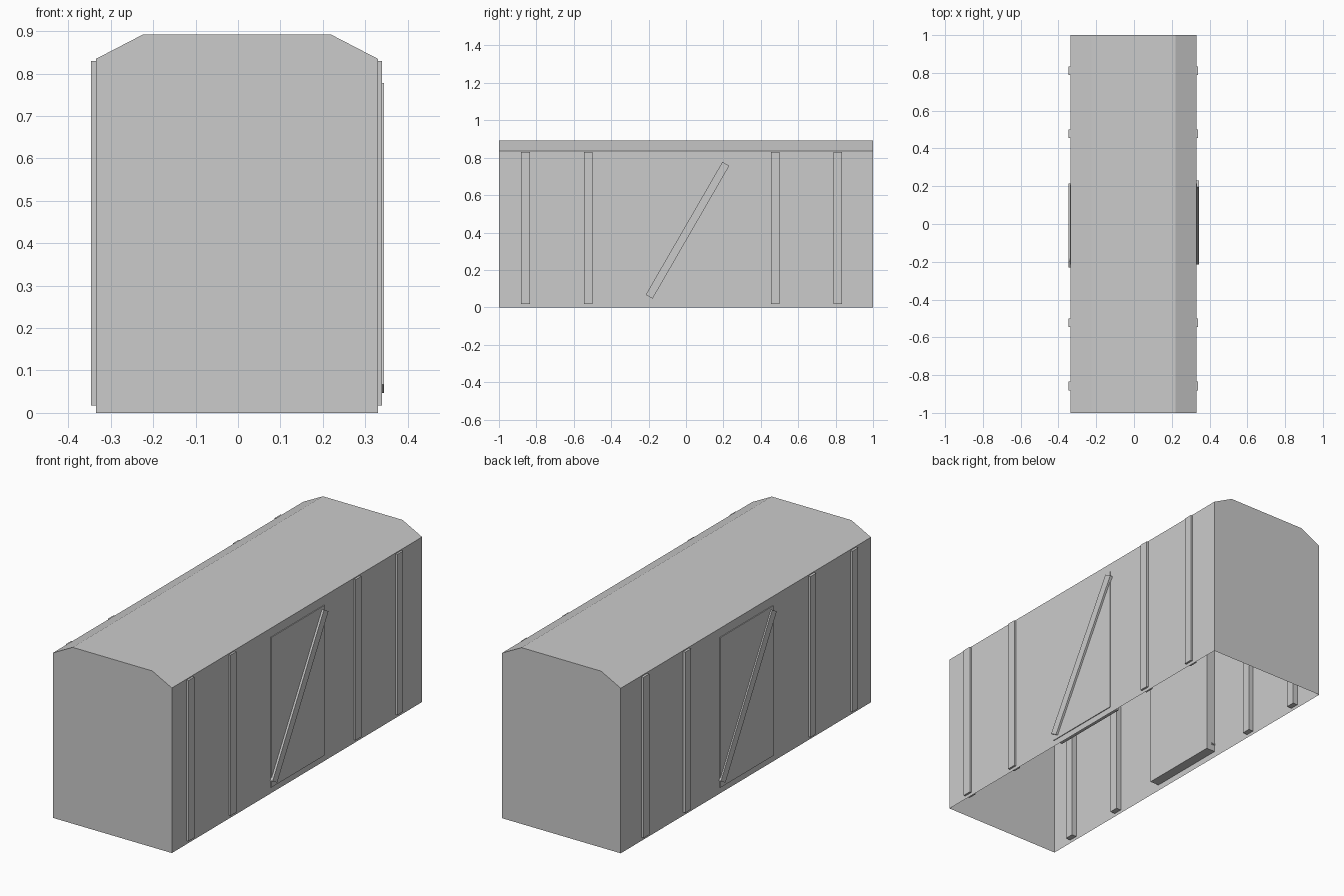
import bpy, bmesh, math
from mathutils import Matrix

if "Cube" in bpy.data.objects:
    bpy.data.objects.remove(bpy.data.objects["Cube"])


def box(name, x, y, z, tilt=0.0):
    """Box from (min, max) ranges, optionally tilted about x."""
    bm = bmesh.new()
    bmesh.ops.create_cube(bm, size=1)
    centre = [sum(r) / 2 for r in (x, y, z)]
    size = [abs(r[1] - r[0]) for r in (x, y, z)]
    bm.transform(Matrix.Rotation(tilt, 4, 'X') @ Matrix.Diagonal((*size, 1)))
    return finish(name, bm, centre)


def finish(name, bm, location=(0, 0, 0)):
    mesh = bpy.data.meshes.new(name)
    bm.to_mesh(mesh)
    bm.free()
    obj = bpy.data.objects.new(name, mesh)
    obj.location = location
    bpy.context.collection.objects.link(obj)
    return obj


# Wagon body: thin shell with clipped roof edges, open underneath
LEFT, RIGHT = -0.335, 0.33
profile = [(LEFT, 0), (LEFT, 0.835), (-0.225, 0.892),
           (0.22, 0.892), (RIGHT, 0.835), (RIGHT, 0)]
bm = bmesh.new()
front = [bm.verts.new((x, -1, z)) for x, z in profile]
back = [bm.verts.new((x, 1, z)) for x, z in profile]
bm.faces.new(front)
bm.faces.new(back[::-1])
for i in range(len(profile) - 1):
    bm.faces.new((front[i], back[i], back[i + 1], front[i + 1]))
bmesh.ops.recalc_face_normals(bm, faces=bm.faces)
finish("wagon_body", bm)

# Fittings on each side wall; the door and its brace are turned half round on the left
for side, wall, s, rib_out, brace_out in (("right", RIGHT, 1, 0.010, 0.0145),
                                          ("left", LEFT, -1, 0.012, 0.011)):
    # Vertical ribs
    for n, y in enumerate((-0.858, -0.522, 0.478, 0.812)):
        box(f"rib_{side}_{n + 1}", (wall - s * 0.027, wall + s * rib_out),
            (y - 0.023, y + 0.023), (0.017, 0.83))

    # Door panel
    box(f"door_{side}", (wall - s * 0.05, wall + s * 0.004),
        (-s * 0.21, s * 0.215), (0.031, 0.79))

    # Diagonal door brace
    box(f"door_brace_{side}", (wall - s * 0.02, wall + s * brace_out),
        (s * 0.008 - 0.021, s * 0.008 + 0.021), (0.002, 0.822),
        tilt=-s * math.radians(30))
